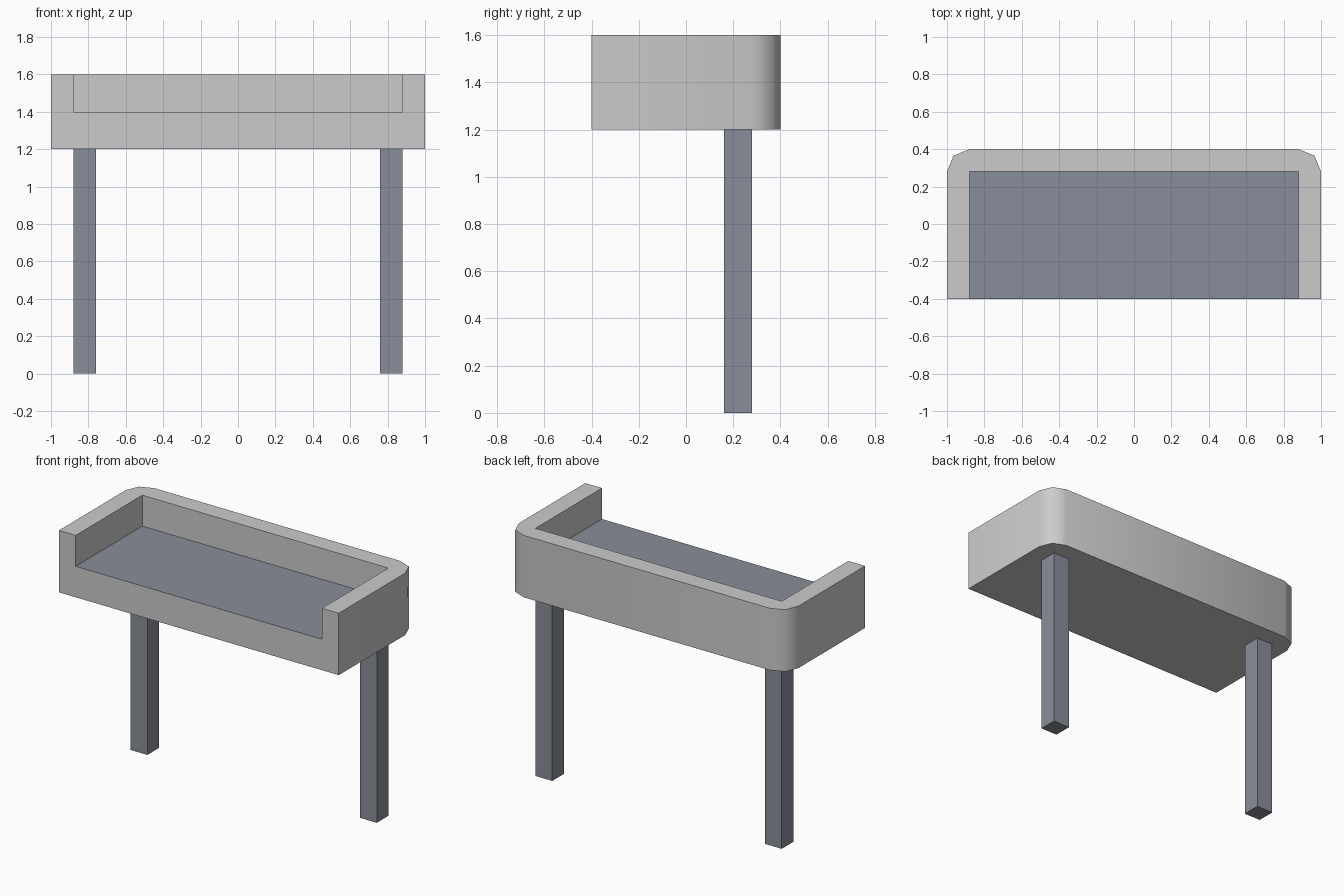
import bpy, bmesh, math

if "Cube" in bpy.data.objects:
    bpy.data.objects.remove(bpy.data.objects["Cube"])

dark = bpy.data.materials.new("dark_grey")
dark.diffuse_color = (0.25, 0.27, 0.32, 1)
dark.use_nodes = True
dark.node_tree.nodes["Principled BSDF"].inputs["Base Color"].default_value = dark.diffuse_color
light = bpy.data.materials.new("light_grey")
light.diffuse_color = (0.8, 0.8, 0.8, 1)
light.use_nodes = True
light.node_tree.nodes["Principled BSDF"].inputs["Base Color"].default_value = light.diffuse_color


def make_object(name, bm, materials):
    bmesh.ops.recalc_face_normals(bm, faces=bm.faces)
    mesh = bpy.data.meshes.new(name)
    bm.to_mesh(mesh)
    bm.free()
    for m in materials:
        mesh.materials.append(m)
    obj = bpy.data.objects.new(name, mesh)
    bpy.context.collection.objects.link(obj)
    return obj


# Tray: rounded back corners, raised rim on three sides, open front
half_outer = [(1, -0.4), (1, 0.28), (0.965, 0.365), (0.88, 0.4)]
outer = half_outer + [(-x, y) for x, y in reversed(half_outer)]
inner = [(0.88, -0.4), (0.88, 0.28), (-0.88, 0.28), (-0.88, -0.4)]
bm = bmesh.new()


def ring(points, z):
    return [bm.verts.new((x, y, z)) for x, y in points]


bottom, top = ring(outer, 1.2), ring(outer, 1.6)
floor, rim = ring(inner, 1.4), ring(inner, 1.6)
for low, high in ((bottom, top), (floor, rim)):
    for i in range(len(low) - 1):
        bm.faces.new((low[i], low[i + 1], high[i + 1], high[i]))
bm.faces.new(bottom)
bm.faces.new(top + rim[::-1])
bm.faces.new((bottom[0], top[0], rim[0], floor[0], floor[-1], rim[-1], top[-1], bottom[-1]))
bm.faces.new(floor).material_index = 1
tray = make_object("tray", bm, [light, dark])
bpy.context.view_layer.objects.active = tray
tray.select_set(True)
bpy.ops.object.shade_smooth_by_angle(angle=math.radians(50))

# Two square legs near the back
for side, name in ((-1, "left_leg"), (1, "right_leg")):
    bm = bmesh.new()
    bmesh.ops.create_cube(bm, size=1)
    bmesh.ops.scale(bm, vec=(0.12, 0.12, 1.2), verts=bm.verts)
    bmesh.ops.translate(bm, vec=(side * 0.82, 0.22, 0.6), verts=bm.verts)
    make_object(name, bm, [dark])
